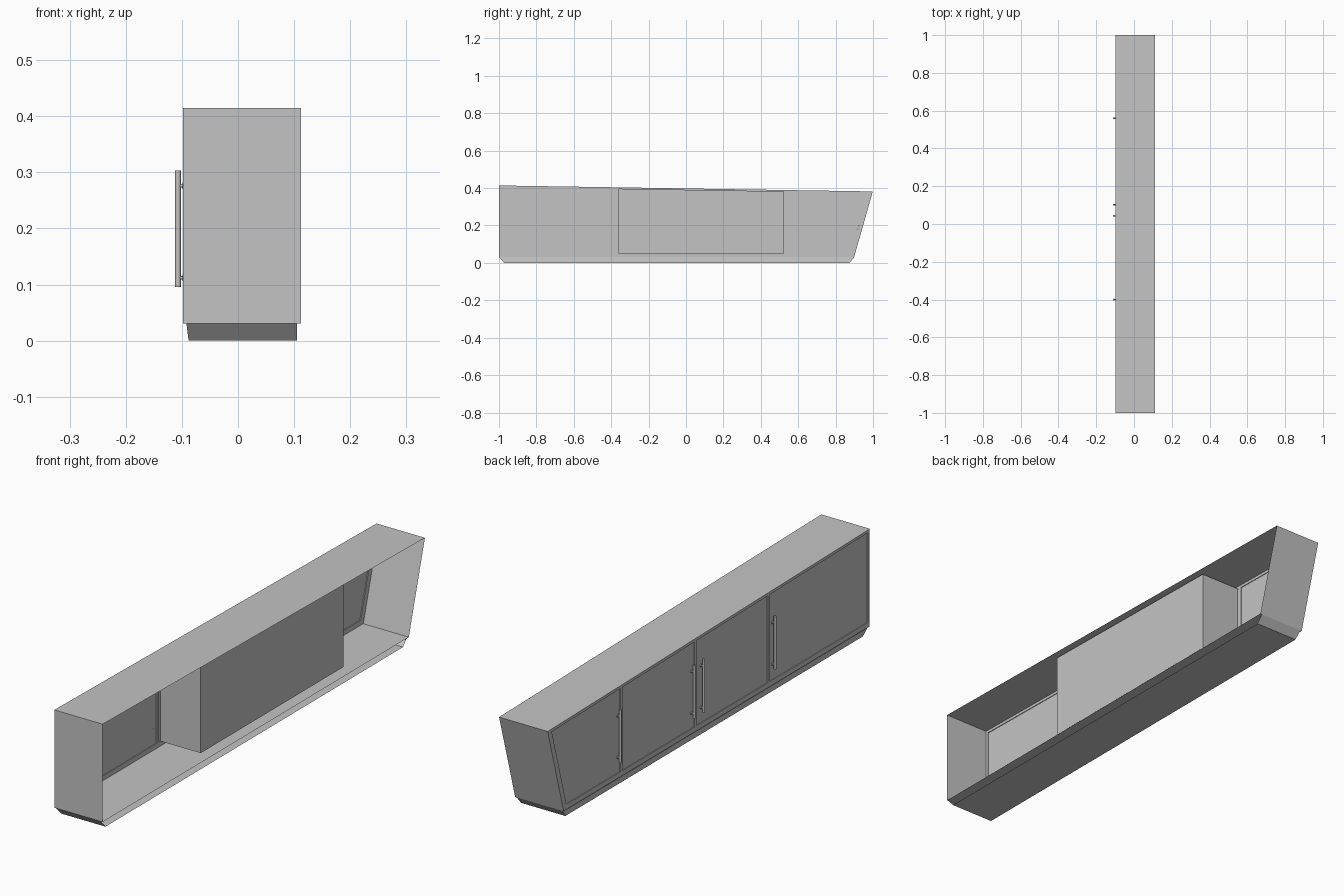
import bpy, bmesh
from mathutils import Matrix, Vector

if "Cube" in bpy.data.objects:
    bpy.data.objects.remove(bpy.data.objects["Cube"], do_unlink=True)

grey = bpy.data.materials.new("plain_grey")
grey.use_nodes = True
grey.diffuse_color = (0.55, 0.55, 0.55, 1)
grey.node_tree.nodes["Principled BSDF"].inputs["Base Color"].default_value = (0.55, 0.55, 0.55, 1)

FRONT, BACK = -0.098, 0.112      # door side and open wall side, in x
FLOOR = 0.031


def top(y):
    """Height of the gently sloping top at y."""
    return 0.399 - 0.016 * y


def slant(z):
    """Position of the leaning end panel at height z."""
    return 0.9 + 0.1 * (z - FLOOR) / (top(1) - FLOOR)


def finish(name, bm):
    bmesh.ops.recalc_face_normals(bm, faces=bm.faces)
    mesh = bpy.data.meshes.new(name)
    bm.to_mesh(mesh)
    bm.free()
    obj = bpy.data.objects.new(name, mesh)
    mesh.materials.append(grey)
    bpy.context.collection.objects.link(obj)
    return obj


def prism(name, profile, x0, x1, cap0=True, cap1=True, closed=True, taper=0.0):
    """Extrude a (y, z) profile along x, with optional end caps."""
    bm = bmesh.new()
    a = [bm.verts.new((x0 + (taper if z < FLOOR / 2 else 0), y, z)) for y, z in profile]
    b = [bm.verts.new((x1, y, z)) for y, z in profile]
    n = len(profile)
    for i in range(n if closed else n - 1):
        j = (i + 1) % n
        bm.faces.new((a[i], a[j], b[j], b[i]))
    if cap0:
        bm.faces.new(a)
    if cap1:
        bm.faces.new(b)
    return finish(name, bm)


def rod(bm, start, end, radius):
    start, end = Vector(start), Vector(end)
    axis = end - start
    turn = axis.to_track_quat('Z', 'Y').to_matrix().to_4x4()
    bmesh.ops.create_cone(bm, cap_ends=True, segments=16, radius1=radius, radius2=radius,
                          depth=axis.length, matrix=Matrix.Translation((start + end) / 2) @ turn)


# Thin carcass, open at the door side and the wall side
prism("carcass", [(-1, FLOOR), (slant(FLOOR), FLOOR), (1, top(1)), (-1, top(-1))],
      FRONT, BACK, cap0=False, cap1=False)

# Tapered plinth, open on the wall side and under the floor
prism("plinth", [(-1, FLOOR), (-0.972, 0), (0.874, 0), (0.9, FLOOR)],
      -0.092, 0.105, cap1=False, closed=False, taper=0.004)

# Face frame: rails, end posts and stiles
LOW, GAP, IN = 0.051, 0.012, 0.001
LEFT, STILE = -0.988, 0.007
stiles = [-0.375, 0.08, 0.54]


def end_post(z):
    return slant(z) - 0.024


def frame_part(name, profile):
    prism(name, profile, FRONT, -0.085)


frame_part("bottom_rail", [(-1 + IN, FLOOR + IN), (slant(FLOOR) - IN, FLOOR + IN),
                           (slant(LOW) - IN, LOW), (-1 + IN, LOW)])
frame_part("top_rail", [(-1 + IN, top(-1) - GAP), (0.994, top(1) - GAP),
                        (1 - IN, top(1) - IN), (-1 + IN, top(-1) - IN)])
frame_part("front_end_post", [(-1 + IN, LOW), (LEFT, LOW),
                              (LEFT, top(LEFT) - GAP), (-1 + IN, top(-1) - GAP)])
high = top(1) - GAP
frame_part("slanted_end_post", [(end_post(LOW), LOW), (slant(LOW) - IN, LOW),
                                (slant(high) - IN, high), (end_post(high), high)])
for i, y in enumerate(stiles):
    frame_part(f"stile_{i + 1}", [(y - STILE, LOW), (y + STILE, LOW),
                                  (y + STILE, top(y) - GAP), (y - STILE, top(y) - GAP)])

# Four inset doors, the last one following the slanted end
edges = [LEFT - STILE] + stiles
for i, y in enumerate(edges):
    y0 = y + STILE
    last = i == len(edges) - 1
    low1 = end_post(LOW) if last else edges[i + 1] - STILE
    high1 = end_post(high) if last else low1
    prism(f"door_{i + 1}", [(y0, LOW), (low1, LOW), (high1, top(high1) - GAP),
                            (y0, top(y0) - GAP)], -0.095, -0.088)

# Closed compartment behind the two middle doors
prism("middle_compartment", [(-0.36, LOW), (0.525, LOW), (0.525, top(0.525) - 0.008),
                             (-0.36, top(-0.36) - 0.008)], -0.085, 0.09, cap0=False)

# Bar handles with two standoffs each, bolted through the doors
for i, y in enumerate([-0.4, 0.043, 0.102, 0.56]):
    bm = bmesh.new()
    rod(bm, (-0.107, y, 0.096), (-0.107, y, 0.303), 0.005)
    for z in (0.112, 0.276):
        rod(bm, (-0.107, y, z), (-0.087, y, z), 0.003)
        rod(bm, (-0.0985, y, z), (-0.095, y, z), 0.006)
    handle = finish(f"handle_{i + 1}", bm)
    bpy.ops.object.select_all(action='DESELECT')
    handle.select_set(True)
    bpy.context.view_layer.objects.active = handle
    bpy.ops.object.shade_smooth_by_angle()
